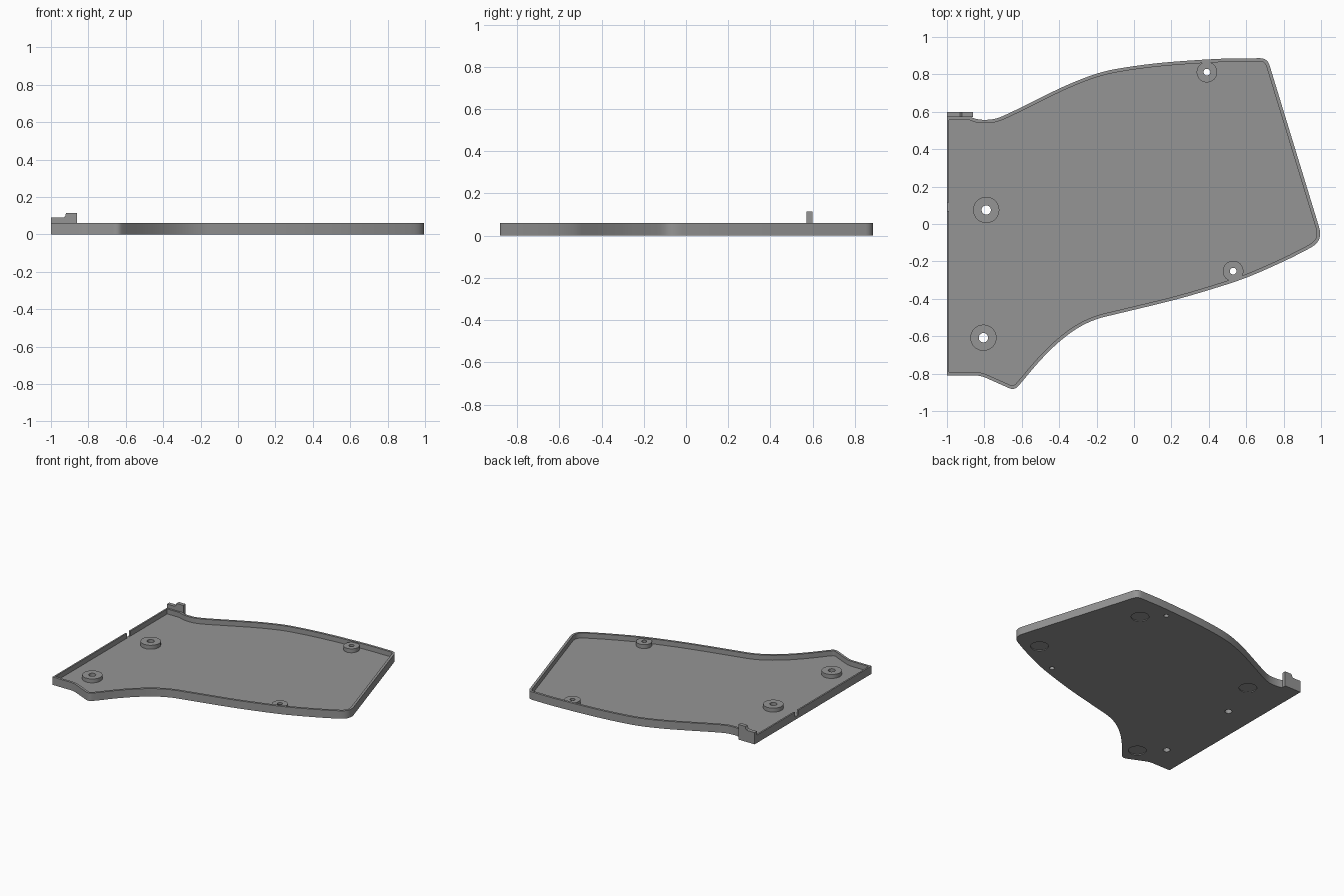
import bpy, bmesh, math
from mathutils import Vector

if "Cube" in bpy.data.objects:
    bpy.data.objects.remove(bpy.data.objects["Cube"])

RIM_Z, FLOOR_Z = 0.06, 0.022
RIM_W, THIN_W = 0.018, 0.012

grey = bpy.data.materials.new("mid_grey")
grey.diffuse_color = (0.3, 0.3, 0.3, 1)
grey.use_nodes = True
grey.node_tree.nodes["Principled BSDF"].inputs["Base Color"].default_value = grey.diffuse_color


def make_object(name, bm, smooth=True):
    bmesh.ops.recalc_face_normals(bm, faces=bm.faces)
    me = bpy.data.meshes.new(name)
    bm.to_mesh(me)
    bm.free()
    ob = bpy.data.objects.new(name, me)
    bpy.context.collection.objects.link(ob)
    me.materials.append(grey)
    if smooth:
        bpy.ops.object.select_all(action='DESELECT')
        ob.select_set(True)
        bpy.context.view_layer.objects.active = ob
        bpy.ops.object.shade_smooth_by_angle(angle=math.radians(30))
    return ob


def prism(name, pts, axis, lo, hi, smooth=True):
    """Extrude a 2D outline along z or y."""
    bm = bmesh.new()
    place = (lambda p, d: (p[0], p[1], d)) if axis == 'z' else (lambda p, d: (p[0], d, p[1]))
    a = [bm.verts.new(place(p, lo)) for p in pts]
    b = [bm.verts.new(place(p, hi)) for p in pts]
    bm.faces.new(a)
    bm.faces.new(b)
    for i in range(len(pts)):
        j = (i + 1) % len(pts)
        bm.faces.new((a[i], a[j], b[j], b[i]))
    return make_object(name, bm, smooth)


def circle(x, y, r, n=40):
    return [(x + r * math.cos(2 * math.pi * i / n), y + r * math.sin(2 * math.pi * i / n))
            for i in range(n)]


def spline(pts, steps=4):
    """Smooth curve through the points."""
    p = [Vector(q) for q in pts]
    p = [2 * p[0] - p[1]] + p + [2 * p[-1] - p[-2]]
    out = []
    for i in range(1, len(p) - 2):
        a, b, c, d = p[i - 1:i + 3]
        for k in range(steps):
            t = k / steps
            out.append(0.5 * (2 * b + (c - a) * t + (2 * a - 5 * b + 4 * c - d) * t * t
                              + (3 * b - a - 3 * c + d) * t ** 3))
    return out + [p[-2]]


def fillet(corner, before, after, r, n=6):
    """Round a corner, starting r before it and ending r after it."""
    c = Vector(corner)
    a = c + (Vector(before) - c).normalized() * r
    b = c + (Vector(after) - c).normalized() * r
    return [a * (1 - t) ** 2 + 2 * c * t * (1 - t) + b * t * t
            for t in (i / n for i in range(n + 1))]


# Outline, counter-clockwise from the front left corner
lower = [(-0.60, -0.845), (-0.5, -0.728), (-0.4, -0.63), (-0.3, -0.556), (-0.2, -0.509),
         (-0.08, -0.478), (0.2, -0.41), (0.4, -0.353), (0.6, -0.287), (0.8, -0.2), (0.92, -0.14)]
upper = [(0.64, 0.886), (0.5, 0.885), (0.3, 0.874), (0.1, 0.857), (-0.1, 0.828), (-0.22, 0.797),
         (-0.36, 0.742), (-0.5, 0.675), (-0.66, 0.596), (-0.735, 0.565), (-0.79, 0.557),
         (-0.84, 0.561), (-0.88, 0.575)]
tip, back, foot = (1.012, -0.09), (0.713, 0.887), (-0.64, -0.89)
outline = [Vector((-1, -0.81))]
outline += fillet((-0.82, -0.81), (-1, -0.81), foot, 0.03)
outline += fillet(foot, (-0.82, -0.81), lower[0], 0.03)
outline += spline(lower)
outline += fillet(tip, lower[-1], back, 0.075)
outline += fillet(back, tip, upper[0], 0.04)
outline += spline(upper)
outline += [Vector((-1, 0.575))]


def inset_outline(pts):
    """Inner rim edge; the left wall is thinner than the rest."""
    n, res = len(pts), []
    for i, p in enumerate(pts):
        d1 = (p - pts[i - 1]).normalized()
        d2 = (pts[(i + 1) % n] - p).normalized()
        n1, n2 = Vector((-d1.y, d1.x)), Vector((-d2.y, d2.x))
        m = n1 + n2
        q = p + m * (RIM_W * 2 / max(m.length_squared, 0.5))
        if p.x < -0.99:
            q.x = -1 + THIN_W
        res.append(q)
    return res


# Tray: floor with a raised rim
bm = bmesh.new()
inner = inset_outline(outline)
loops = [[bm.verts.new((p.x, p.y, z)) for p in pts]
         for pts, z in ((outline, 0), (outline, RIM_Z), (inner, RIM_Z), (inner, FLOOR_Z))]
bm.faces.new(loops[0])
bm.faces.new(loops[3])
for la, lb in zip(loops, loops[1:]):
    for i in range(len(la)):
        j = (i + 1) % len(la)
        bm.faces.new((la[i], la[j], lb[j], lb[i]))
tray = make_object("tray", bm)

# Screw bosses: x, y, outer radius, hole radius
bosses = [(-0.79, 0.075, 0.07, 0.025), (-0.805, -0.608, 0.07, 0.025),
          (0.39, 0.812, 0.055, 0.018), (0.53, -0.252, 0.055, 0.018)]
cutters = []
for k, (x, y, r, h) in enumerate(bosses):
    bm = bmesh.new()
    rings = [[bm.verts.new((px, py, z)) for px, py in circle(x, y, rad)]
             for rad, z in ((h, FLOOR_Z - 0.001), (r, FLOOR_Z - 0.001), (r, 0.052), (h, 0.052))]
    for a, b in zip(rings, rings[1:] + rings[:1]):
        for i in range(len(a)):
            j = (i + 1) % len(a)
            bm.faces.new((a[i], a[j], b[j], b[i]))
    make_object(f"screw_boss_{k + 1}", bm)
    cutters.append(prism(f"hole_cutter_{k + 1}", circle(x, y, h), 'z', -0.05, 0.04, False))

# Shallow round foot recesses underneath
for k, (x, y) in enumerate([(0.52, 0.685), (0.79, -0.075), (-0.685, 0.41), (-0.655, -0.745)]):
    cutters.append(prism(f"foot_recess_cutter_{k + 1}", circle(x, y, 0.062), 'z', -0.05, 0.006, False))

# Notch in the left wall
cutters.append(prism("notch_cutter", [(-1.05, 0.07), (-0.98, 0.07), (-0.98, 0.115), (-1.05, 0.115)],
                     'z', FLOOR_Z + 0.001, 0.1, False))

for c in cutters:
    c.hide_render = True
    c.hide_viewport = True
    mod = tray.modifiers.new(c.name, 'BOOLEAN')
    mod.operation = 'DIFFERENCE'
    mod.solver = 'EXACT'
    mod.object = c

# Stepped latch tab at the back left corner
tab = [(-1, 0), (-0.862, 0), (-0.862, 0.115), (-0.92, 0.115), (-0.923, 0.1),
       (-0.93, 0.092), (-0.94, 0.089), (-1, 0.089)]
prism("latch_tab", tab, 'y', 0.571, 0.6)
